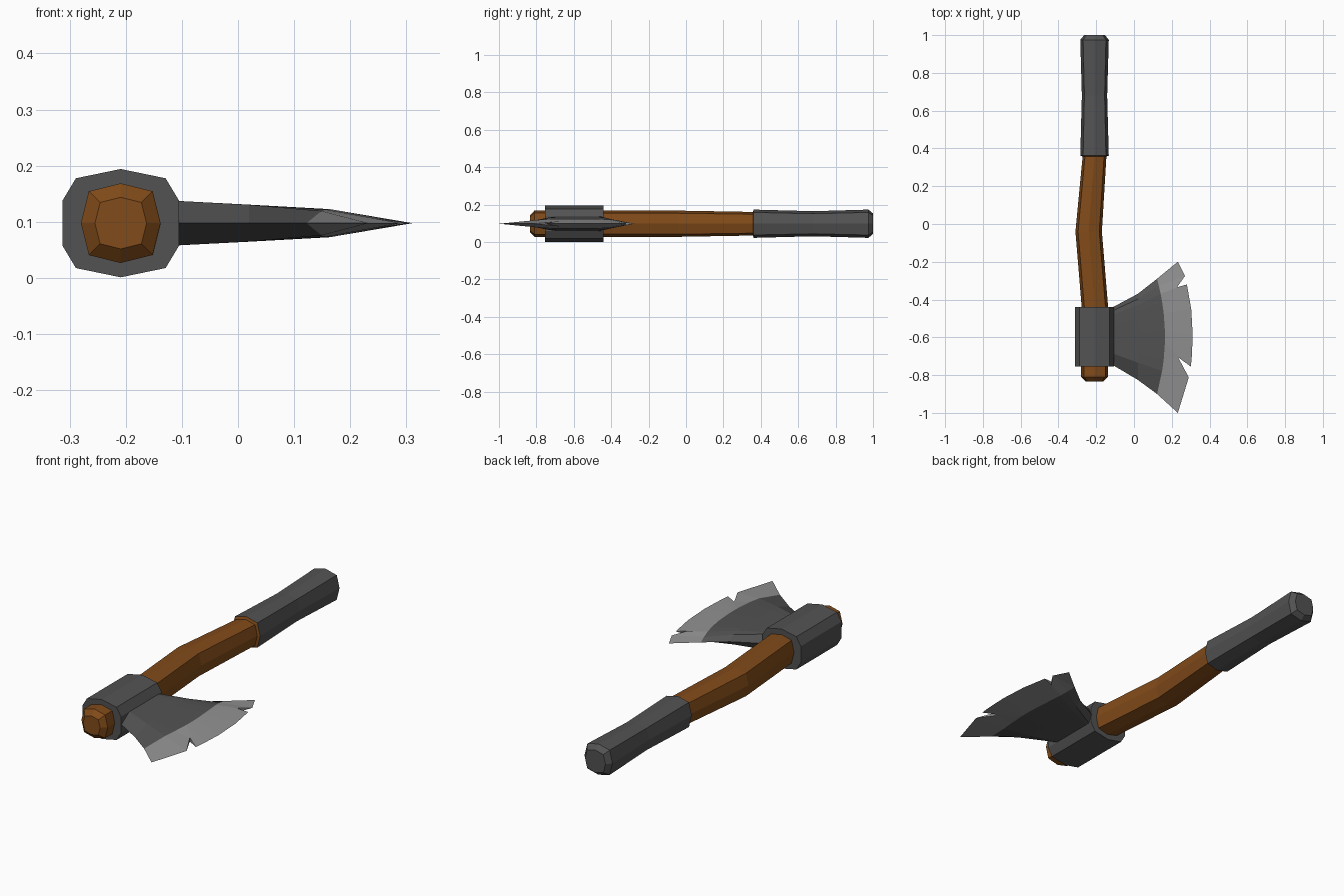
import bpy, bmesh

if "Cube" in bpy.data.objects:
    bpy.data.objects.remove(bpy.data.objects["Cube"])

CX, CZ = -0.209, 0.0975


def material(name, rgb):
    m = bpy.data.materials.new(name)
    m.diffuse_color = (*rgb, 1)
    m.use_nodes = True
    m.node_tree.nodes["Principled BSDF"].inputs["Base Color"].default_value = m.diffuse_color
    return m


WOOD = material("wood", (0.22, 0.07, 0.01))
METAL = material("dark_metal", (0.085, 0.085, 0.085))
STEEL = material("bright_steel", (0.29, 0.29, 0.29))


def finish(bm, name, *mats):
    bmesh.ops.remove_doubles(bm, verts=bm.verts, dist=1e-5)
    bmesh.ops.recalc_face_normals(bm, faces=bm.faces)
    me = bpy.data.meshes.new(name)
    bm.to_mesh(me)
    bm.free()
    for m in mats:
        me.materials.append(m)
    ob = bpy.data.objects.new(name, me)
    bpy.context.collection.objects.link(ob)
    return ob


def loft(name, profile, rings, mat):
    """Sweep a profile along y; each ring is (y, centre x, scale)."""
    bm = bmesh.new()
    loops = [[bm.verts.new((x + s * px, y, CZ + s * pz)) for px, pz in profile]
             for y, x, s in rings]
    n = len(profile)
    for a, b in zip(loops, loops[1:]):
        for i in range(n):
            j = (i + 1) % n
            bm.faces.new((a[i], a[j], b[j], b[i]))
    bm.faces.new(loops[0])
    bm.faces.new(loops[-1])
    return finish(bm, name, mat)


OCT = [(1, 0), (.8, .8), (0, 1), (-.8, .8), (-1, 0), (-.8, -.8), (0, -1), (.8, -.8)]
COLLAR = [(.104, .04), (.08, .08), (0, .0965), (-.08, .08), (-.104, .04),
          (-.104, -.04), (-.08, -.08), (0, -.0965), (.08, -.08), (.104, -.04)]

# Bent wooden handle, flared where it meets the grip
loft("handle", OCT, [(-.833, CX, .046), (-.81, CX, .071), (-.44, CX + .002, .07),
                     (-.04, -.24, .07), (.358, CX, .063), (.362, CX, .0755)], WOOD)

# Wrapped grip with a waist and chamfered end
loft("grip", OCT, [(.362, CX, .0755), (.68, CX, .067), (.975, CX, .0755),
                   (1.0, CX, .055)], METAL)

# Collar around the handle
loft("collar", COLLAR, [(-.755, CX, 1), (-.44, CX, 1)], METAL)

# Axe blade: rows run from the collar out to the chipped cutting edge
T = [0, .06, .13, .2, .3, .45, .53, .56, .7, .8, 1]
EDGE = [(.232, -.2), (.27, -.275), (.228, -.335), (.28, -.32), (.303, -.45), (.311, -.59),
        (.306, -.7), (.301, -.755), (.233, -.705), (.29, -.812), (.232, -1)]
CHIPS = (2, 8)
# x, bulge, top y, bottom y, half thickness, falloff power
ROWS = [(-.115, 0, -.442, -.745, .04, 30), (.02, 0, -.37, -.825, .033, 10),
        (.122, .042, -.29, -.9, .025, 4)]

bm = bmesh.new()
sides = []
for sign in (1, -1):
    grid = []
    for x, bulge, y0, y1, h, p in ROWS:
        grid.append([bm.verts.new((x + bulge * (1 - (2 * t - 1) ** 2), y0 + (y1 - y0) * t,
                                   CZ + sign * h * (1 - abs(2 * t - 1) ** p))) for t in T])
    grid.append([bm.verts.new((x, y, CZ + sign * (.01 if i in CHIPS else 0)))
                 for i, (x, y) in enumerate(EDGE)])
    for r, (a, b) in enumerate(zip(grid, grid[1:])):
        for i in range(len(T) - 1):
            f = bm.faces.new((a[i], a[i + 1], b[i + 1], b[i]))
            f.material_index = int(r == 2)
    sides.append(grid[-1])
# Walls inside the chips
up, low = sides
for c in CHIPS:
    for k in (c - 1, c + 1):
        bm.faces.new((up[k], up[c], low[c])).material_index = 1
finish(bm, "blade", METAL, STEEL)
